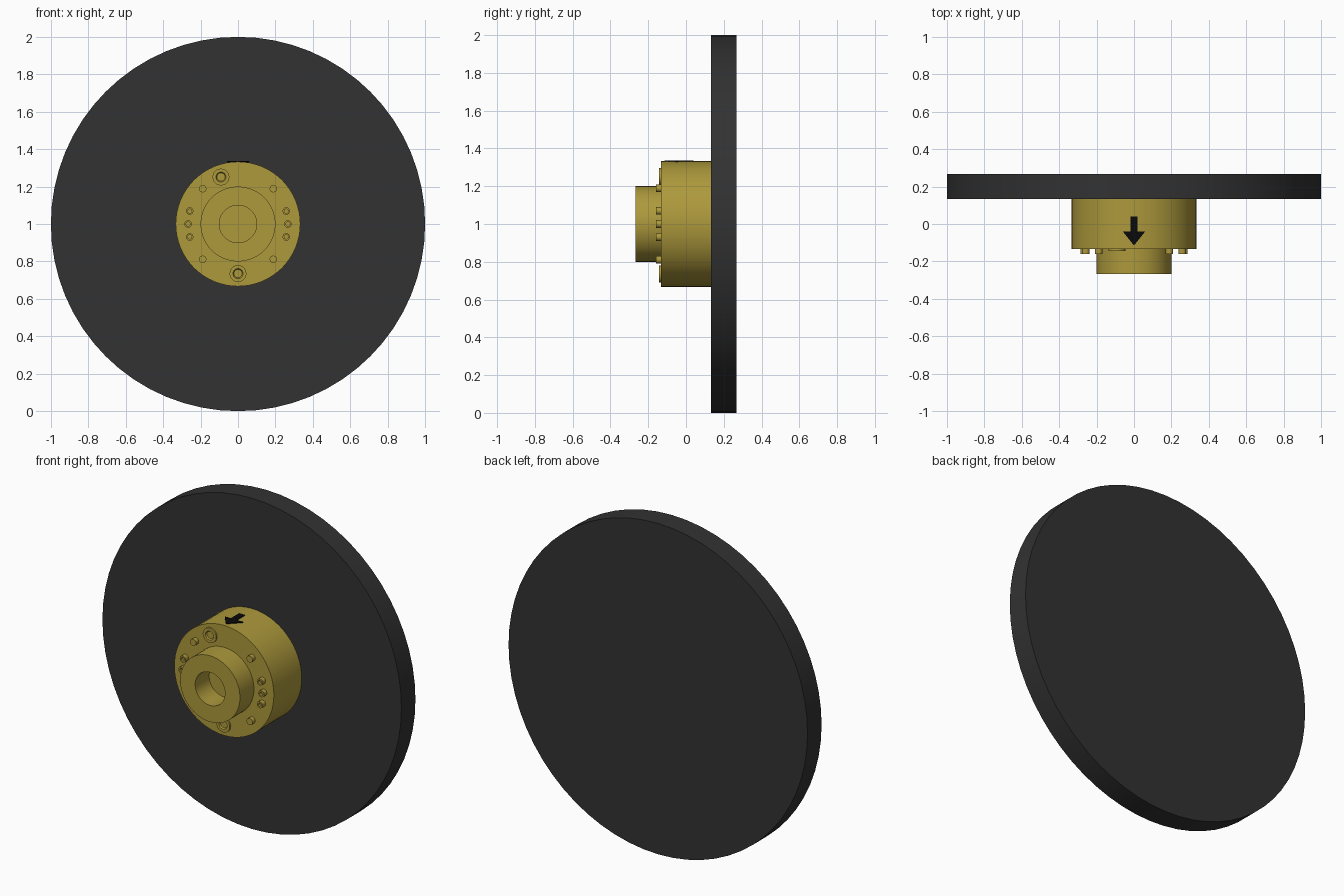
import bpy, bmesh
from math import sin, cos, pi, radians

if "Cube" in bpy.data.objects:
    bpy.data.objects.remove(bpy.data.objects["Cube"])


def material(name, color):
    m = bpy.data.materials.new(name)
    m.diffuse_color = color
    m.use_nodes = True
    m.node_tree.nodes["Principled BSDF"].inputs["Base Color"].default_value = m.diffuse_color
    return m


GOLD = material("brass", (0.42, 0.32, 0.045, 1))
DARK = material("dark_rubber", (0.032, 0.032, 0.032, 1))
BLACK = material("black", (0.003, 0.003, 0.003, 1))


def finish(name, bm, mat, smooth=True):
    bmesh.ops.remove_doubles(bm, verts=bm.verts, dist=1e-5)
    bmesh.ops.recalc_face_normals(bm, faces=bm.faces)
    me = bpy.data.meshes.new(name)
    bm.to_mesh(me)
    bm.free()
    me.materials.append(mat)
    ob = bpy.data.objects.new(name, me)
    bpy.context.collection.objects.link(ob)
    if smooth:
        bpy.ops.object.select_all(action='DESELECT')
        ob.select_set(True)
        bpy.context.view_layer.objects.active = ob
        bpy.ops.object.shade_smooth_by_angle(angle=radians(30))
    return ob


def turned(name, profile, mat, x=0, z=1, n=48):
    """Turn (radius, y) points around an axis parallel to y; radius 0 makes a pole."""
    bm = bmesh.new()
    rings = []
    for r, y in profile:
        if r == 0:
            rings.append([bm.verts.new((x, y, z))])
        else:
            rings.append([bm.verts.new((x + r * cos(2 * pi * i / n), y, z + r * sin(2 * pi * i / n)))
                          for i in range(n)])
    for a, b in zip(rings, rings[1:]):
        if len(a) == 1 or len(b) == 1:
            bm.faces.new(a if len(b) == 1 else b)
            continue
        for i in range(n):
            j = (i + 1) % n
            bm.faces.new((a[i], a[j], b[j], b[i]))
    for ring in rings:
        if len(ring) == 1:
            bm.verts.remove(ring[0])
    return finish(name, bm, mat)


# Large disc, hub and front boss with blind bore
turned("disc", [(0, 0.133), (1, 0.133), (1, 0.267), (0, 0.267)], DARK, n=64)
turned("hub", [(0, 0.133), (0.333, 0.133), (0.333, -0.133), (0.2, -0.133),
               (0.2, -0.267), (0.1, -0.267), (0.1, -0.133), (0, -0.133)], GOLD, n=64)

# Socket screws at both sides and plain pins on the diagonals
for side, s in (("right", 1), ("left", -1)):
    for k in (-1, 0, 1):
        a = radians(15 * k)
        turned(f"socket_screw_{side}_{k + 2}",
               [(0.02, -0.133), (0.02, -0.16), (0.011, -0.16), (0.011, -0.145), (0, -0.145)],
               GOLD, s * 0.267 * cos(a), 1 + 0.267 * sin(a), 16)
    for level, t in (("upper", 1), ("lower", -1)):
        turned(f"pin_{level}_{side}", [(0.02, -0.133), (0.02, -0.16), (0, -0.16)],
               GOLD, s * 0.189, 1 + t * 0.189, 16)

# Two ringed ports
for name, x, z in (("upper_port", -0.091, 1.251), ("lower_port", 0, 0.735)):
    turned(name, [(0.045, -0.133), (0.045, -0.143), (0.027, -0.143),
                  (0.022, -0.135), (0, -0.135)], GOLD, x, z, 24)

# Direction arrow on top of the hub
bm = bmesh.new()
outline = [(0, -0.115), (0.06, -0.04), (0.02, -0.04), (0.02, 0.04),
           (-0.02, 0.04), (-0.02, -0.04), (-0.06, -0.04)]
face = bm.faces.new([bm.verts.new((x, y, 1.325)) for x, y in outline])
top = bmesh.ops.extrude_face_region(bm, geom=[face])["geom"]
bmesh.ops.translate(bm, vec=(0, 0, 0.0105), verts=[v for v in top if isinstance(v, bmesh.types.BMVert)])
finish("direction_arrow", bm, BLACK, smooth=False)
